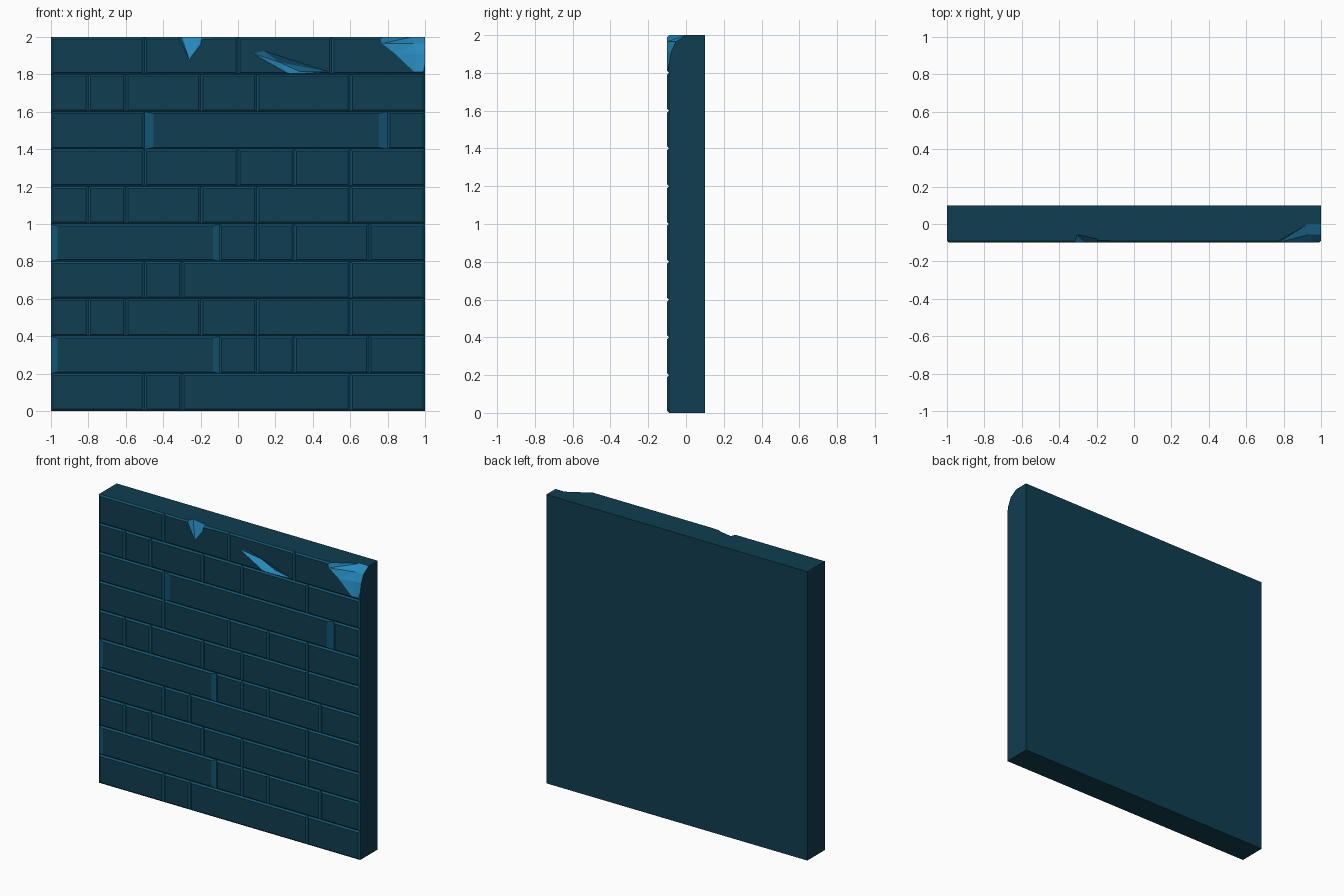
import bpy, bmesh

if "Cube" in bpy.data.objects:
    bpy.data.objects.remove(bpy.data.objects["Cube"])

def material(name, rgb):
    m = bpy.data.materials.new(name)
    m.diffuse_color = (*rgb, 1)
    m.use_nodes = True
    m.node_tree.nodes["Principled BSDF"].inputs["Base Color"].default_value = m.diffuse_color
    return m

MATS = [material("dark_brick", (0.005, 0.047, 0.082)),
        material("mortar_edge", (0.006, 0.088, 0.165)),
        material("chipped_brick", (0.02, 0.25, 0.50))]

FRONT, JOINT, BACK, H = -0.1, -0.09, 0.1, 0.2

def finish(name, bm):
    bmesh.ops.recalc_face_normals(bm, faces=bm.faces)
    me = bpy.data.meshes.new(name)
    bm.to_mesh(me)
    bm.free()
    for m in MATS:
        me.materials.append(m)
    ob = bpy.data.objects.new(name, me)
    bpy.context.collection.objects.link(ob)
    return ob

# One course: slab with bevelled brick faces on its front
def course(name, z, splits, cap_bottom, cap_top):
    bm = bmesh.new()
    low = [bm.verts.new((x, JOINT, z)) for x in splits]
    high = [bm.verts.new((x, JOINT, z + H)) for x in splits]
    bl, br, tl, tr = [bm.verts.new((x, BACK, zz)) for zz in (z, z + H) for x in (-1, 1)]
    for i in range(len(splits) - 1):
        w = splits[i + 1] - splits[i]
        bx = 0.038 * w if w > 0.8 and i < 2 else 0.012
        x0, x1, z0, z1 = splits[i] + bx, splits[i + 1] - bx, z + 0.01, z + H - 0.01
        outer = [low[i], low[i + 1], high[i + 1], high[i]]
        inner = [bm.verts.new((x, FRONT, zz)) for x, zz in
                 ((x0, z0), (x1, z0), (x1, z1), (x0, z1))]
        bm.faces.new(inner)
        for k in range(4):
            n = (k + 1) % 4
            bm.faces.new((outer[k], outer[n], inner[n], inner[k])).material_index = 1
    bm.faces.new((bl, br, tr, tl))
    bm.faces.new((low[0], high[0], tl, bl))
    bm.faces.new((low[-1], br, tr, high[-1]))
    bottom = bm.faces.new(low + [br, bl])
    top = bm.faces.new(high + [tr, tl])
    bmesh.ops.recalc_face_normals(bm, faces=bm.faces)
    hidden = [f for f, keep in ((bottom, cap_bottom), (top, cap_top)) if not keep]
    if not hidden:
        return finish(name, bm)
    bmesh.ops.delete(bm, geom=hidden, context='FACES')
    return finish(name, bm)

A = [-1, -0.5, -0.3, 0.6, 1]
B = [-1, -0.1, 0.1, 0.3, 0.7, 1]
C = [-1, -0.8, -0.6, -0.2, 0.1, 0.6, 1]
D = [-1, -0.5, 0, 0.3, 0.6, 1]
E = [-1, -0.5, 0.8, 1]
T = [-1, -0.5, 0, 0.5, 1]
for i, splits in enumerate([A, B, C, A, B, C, D, E, C]):
    course(f"brick_course_{i + 1}", i * H, splits, i == 0, False)
top = course("top_brick_course", 1.8, T, True, True)

# Cutters for the damaged spots
def hull_cutter(name, outline, deep, mat):
    bm = bmesh.new()
    for x, z in outline:
        for y in (FRONT, -0.15):
            bm.verts.new((x, y, z))
    for p in deep:
        bm.verts.new(p)
    r = bmesh.ops.convex_hull(bm, input=bm.verts)
    junk = [v for v in bm.verts if not v.link_faces]
    bmesh.ops.delete(bm, geom=junk, context='VERTS')
    for f in bm.faces:
        f.material_index = mat
    return finish(name, bm)

def corner_cutter():
    bm = bmesh.new()
    rings = []
    for z, a, b, d in ((1.815, 0.94, 0.97, -0.097), (1.91, 0.84, 0.95, -0.08),
                       (1.965, 0.77, 0.94, -0.055), (2.0, 0.757, 0.93, 0.0),
                       (2.03, 0.757, 0.93, 0.01)):
        rings.append([bm.verts.new((x, y, z)) for x, y in
                      ((a, FRONT), (b, d), (1.05, d), (1.05, -0.15), (a, -0.15))])
    for r, s in zip(rings, rings[1:]):
        for k in range(5):
            n = (k + 1) % 5
            bm.faces.new((r[k], r[n], s[n], s[k]))
    bm.faces.new(rings[0])
    bm.faces.new(rings[-1])
    bmesh.ops.triangulate(bm, faces=bm.faces)
    for f in bm.faces:
        f.material_index = 2
    return finish("corner_cutter", bm)

cutters = [
    hull_cutter("rim_cutter", [(-0.25, 1.982), (-0.25, 2.02), (0, 2.02), (0, 1.995)],
                [(-0.25, -0.066, 2.02)], 1),
    hull_cutter("notch_cutter", [(-0.33, 2.02), (-0.19, 2.02), (-0.2, 1.96), (-0.26, 1.88)],
                [(-0.31, -0.05, 2.02), (-0.19, -0.075, 2.02)], 2),
    hull_cutter("gouge_cutter", [(0.08, 1.912), (0.14, 1.925), (0.21, 1.9), (0.48, 1.815),
                                 (0.34, 1.803), (0.27, 1.803)],
                [(0.22, -0.06, 1.865), (0.33, -0.06, 1.815)], 2),
    corner_cutter()]
for c in cutters:
    c.hide_render = True
    m = top.modifiers.new(c.name, 'BOOLEAN')
    m.operation, m.solver, m.object = 'DIFFERENCE', 'EXACT', c

# Bake the cuts and drop the hidden joint face under the top course
dg = bpy.context.evaluated_depsgraph_get()
me = bpy.data.meshes.new_from_object(top.evaluated_get(dg))
top.modifiers.clear()
top.data = me
bm = bmesh.new()
bm.from_mesh(me)
under = [f for f in bm.faces if f.normal.z < -0.99 and abs(f.calc_center_median().z - 1.8) < 0.001]
bmesh.ops.delete(bm, geom=under, context='FACES')
bm.to_mesh(me)
bm.free()
for c in cutters:
    bpy.data.objects.remove(c)
